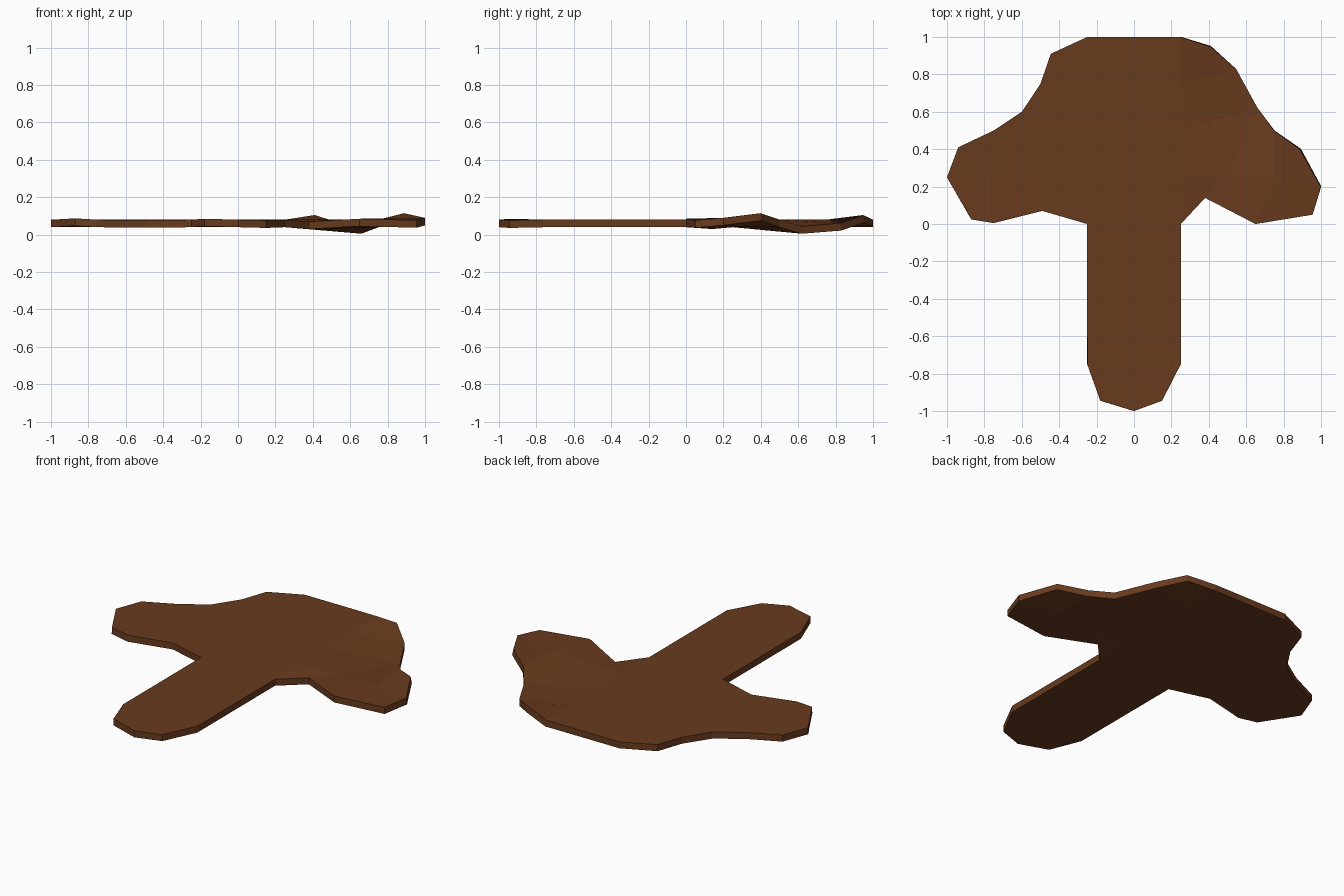
import bpy, bmesh

if "Cube" in bpy.data.objects:
    bpy.data.objects.remove(bpy.data.objects["Cube"])

STEP = 0.25
MID_Z = 0.06

# Rim points of the square grid, pulled in to round the silhouette and warp it
MOVED = {
    (0.5, 1.0): (0.41, 0.95, 0.085),
    (0.5, 0.75): (0.545, 0.83, 0.042),
    (0.5, 0.5): (0.66, 0.62, 0.025),
    (1.0, 0.5): (0.89, 0.40, 0.095),
    (1.0, 0.25): (1.0, 0.20, 0.07),
    (1.0, 0.0): (0.955, 0.05, 0.057),
    (0.75, 0.0): (0.65, 0.0, 0.065),
    (0.5, 0.0): (0.38, 0.14, 0.05),
    (-0.5, 1.0): (-0.445, 0.91, 0.06),
    (-0.5, 0.5): (-0.60, 0.60, 0.06),
    (-1.0, 0.5): (-0.94, 0.41, 0.06),
    (-1.0, 0.0): (-0.87, 0.025, 0.067),
    (-0.75, 0.0): (-0.75, 0.005, 0.06),
    (-0.5, 0.0): (-0.49, 0.07, 0.057),
    (-0.25, -1.0): (-0.18, -0.945, 0.065),
    (0.25, -1.0): (0.15, -0.945, 0.056),
}


def in_shape(x, y):
    stem = abs(x) < 0.25
    arms = 0 < y < 0.5
    head = abs(x) < 0.5 and y > 0
    return stem or arms or head


# Flat plate: square cells kept only inside the stem, arms and head
bm = bmesh.new()
verts = {}


def vert(i, j):
    if (i, j) not in verts:
        x, y = i * STEP, j * STEP
        verts[i, j] = bm.verts.new(MOVED.get((x, y), (x, y, MID_Z)))
    return verts[i, j]


for i in range(-4, 4):
    for j in range(-4, 4):
        if in_shape((i + 0.5) * STEP, (j + 0.5) * STEP):
            bm.faces.new([vert(i, j), vert(i + 1, j),
                          vert(i + 1, j + 1), vert(i, j + 1)])

mesh = bpy.data.meshes.new("flat_plate")
bm.to_mesh(mesh)
bm.free()
plate = bpy.data.objects.new("flat_plate", mesh)
bpy.context.collection.objects.link(plate)

# Plate thickness
solid = plate.modifiers.new("thickness", "SOLIDIFY")
solid.thickness = 0.04
solid.offset = 0

# Brown colour
brown = bpy.data.materials.new("brown")
brown.diffuse_color = (0.14, 0.043, 0.013, 1)
brown.use_nodes = True
brown.node_tree.nodes["Principled BSDF"].inputs["Base Color"].default_value = brown.diffuse_color
mesh.materials.append(brown)
